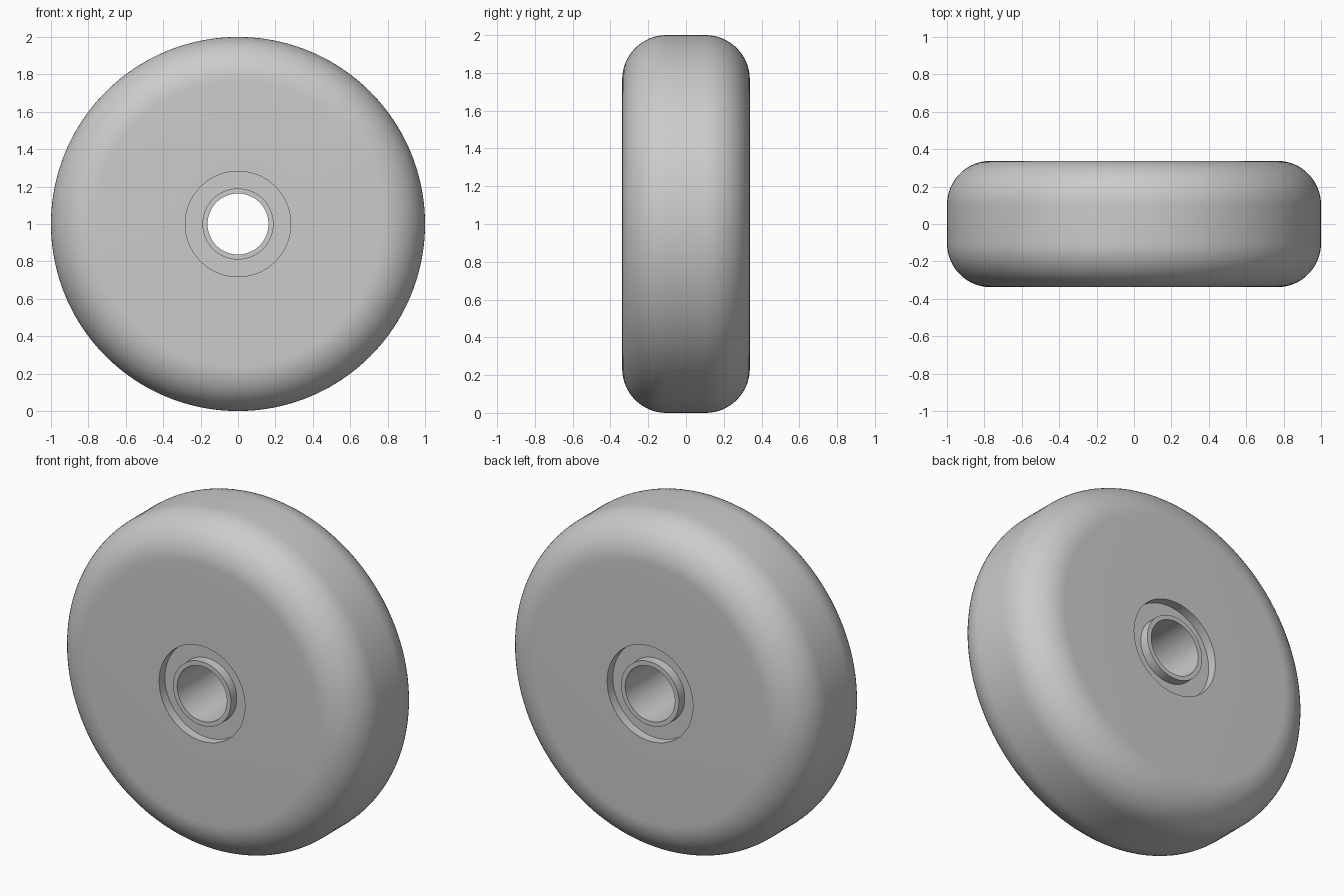
import bpy, bmesh, math
from mathutils import Vector, Matrix

cube = bpy.data.objects.get("Cube")
if cube:
    bpy.data.objects.remove(cube, do_unlink=True)

RADIUS = 1.0        # outer rim
HALF = 0.338        # half of the width
FILLET = 0.235      # rounded shoulder
POCKET = 0.282      # recess around the hub
COLLAR = 0.19       # outside of the hub collar
BORE = 0.163        # through hole
DEPTH = 0.055       # recess depth
SEGMENTS = 160
ARC_STEPS = 16

grey = bpy.data.materials.new("plain grey")
grey.use_nodes = True
colour = (0.6, 0.6, 0.6, 1)
grey.diffuse_color = colour
grey.node_tree.nodes["Principled BSDF"].inputs["Base Color"].default_value = colour

# Half profile as (radius, offset along the axle), from bore to rim
half = [(BORE, HALF), (COLLAR, HALF), (COLLAR, HALF - DEPTH),
        (POCKET, HALF - DEPTH), (POCKET, HALF)]
for i in range(ARC_STEPS + 1):
    a = math.pi / 2 * (1 - i / ARC_STEPS)
    half.append((RADIUS - FILLET + FILLET * math.cos(a),
                 HALF - FILLET + FILLET * math.sin(a)))
profile = half + [(r, -y) for r, y in reversed(half)]

# Wheel: closed profile turned around the axle
bm = bmesh.new()
verts = [bm.verts.new((r, y, 0)) for r, y in profile]
edges = [bm.edges.new((v, verts[(i + 1) % len(verts)])) for i, v in enumerate(verts)]
bmesh.ops.spin(bm, geom=verts + edges, cent=(0, 0, 0), axis=(0, 1, 0),
               angle=math.tau, steps=SEGMENTS, use_duplicate=False)
bmesh.ops.remove_doubles(bm, verts=bm.verts, dist=0.0001)
bmesh.ops.recalc_face_normals(bm, faces=bm.faces)
bmesh.ops.transform(bm, matrix=Matrix.Translation(Vector((0, 0, RADIUS))), verts=bm.verts)
mesh = bpy.data.meshes.new("wheel")
bm.to_mesh(mesh)
bm.free()
mesh.materials.append(grey)
wheel = bpy.data.objects.new("wheel", mesh)
bpy.context.collection.objects.link(wheel)

# Smooth shading with crisp collar and pocket edges
bpy.ops.object.select_all(action='DESELECT')
wheel.select_set(True)
bpy.context.view_layer.objects.active = wheel
bpy.ops.object.shade_smooth_by_angle(angle=math.radians(30))
